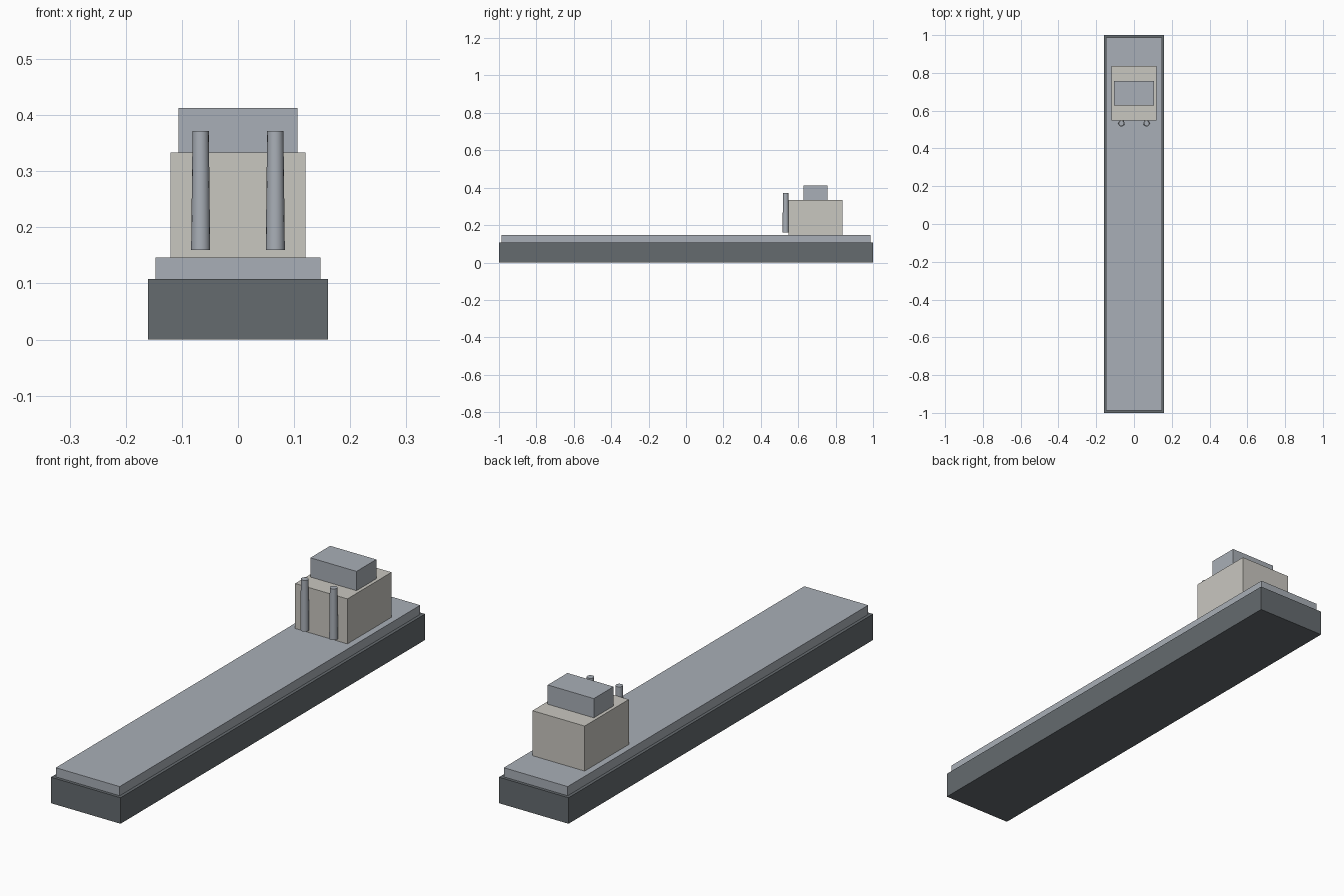
import bpy
import math

if "Cube" in bpy.data.objects:
    bpy.data.objects.remove(bpy.data.objects["Cube"])


def srgb(r, g, b):
    # 8-bit display colour to linear
    lin = [c / 255 / 12.92 if c < 11 else ((c / 255 + 0.055) / 1.055) ** 2.4 for c in (r, g, b)]
    return (*lin, 1.0)


def material(name, rgb):
    mat = bpy.data.materials.new(name)
    mat.diffuse_color = srgb(*rgb)
    mat.use_nodes = True
    mat.node_tree.nodes["Principled BSDF"].inputs["Base Color"].default_value = mat.diffuse_color
    return mat


dark_grey = material("dark_grey", (101, 107, 111))
light_grey = material("light_grey", (169, 175, 183))
warm_white = material("warm_white", (201, 199, 192))


def box(name, half_x, y0, y1, z0, z1, mat):
    bpy.ops.mesh.primitive_cube_add(size=1, location=(0, (y0 + y1) / 2, (z0 + z1) / 2))
    ob = bpy.context.object
    ob.name = name
    ob.scale = (2 * half_x, y1 - y0, z1 - z0)
    bpy.ops.object.transform_apply(location=False, rotation=False, scale=True)
    ob.data.materials.append(mat)


# Barge hull and raised deck
box("hull", 0.16, -1.0, 1.0, 0.0, 0.108, dark_grey)
box("deck", 0.147, -0.987, 0.987, 0.108, 0.146, light_grey)

# Stern deckhouse with the bridge on its roof
box("deckhouse", 0.12, 0.547, 0.837, 0.146, 0.333, warm_white)
box("bridge", 0.106, 0.627, 0.757, 0.333, 0.413, light_grey)

# Two slightly tapered funnels against the deckhouse front
for side, x in (("left", -0.0665), ("right", 0.0665)):
    bpy.ops.mesh.primitive_cone_add(vertices=16, radius1=0.017, radius2=0.0145,
                                    depth=0.212, location=(x, 0.533, 0.266))
    funnel = bpy.context.object
    funnel.name = "funnel_" + side
    funnel.data.materials.append(light_grey)
    bpy.ops.object.shade_smooth_by_angle(angle=math.radians(40))
